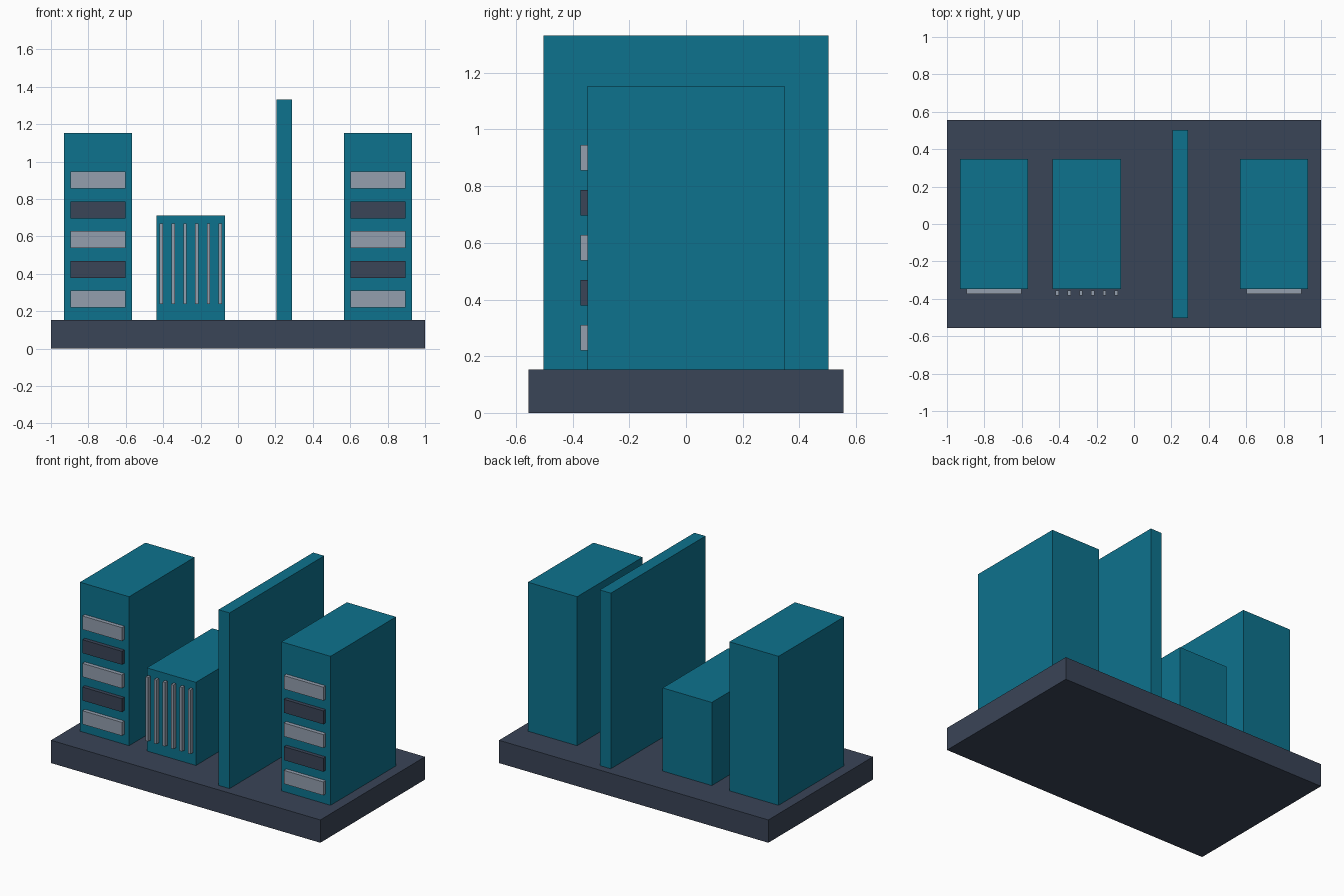
import bpy

default = bpy.data.objects.get("Cube")
if default:
    bpy.data.objects.remove(default, do_unlink=True)


def material(name, colour):
    m = bpy.data.materials.new(name)
    m.use_nodes = True
    rgba = (*colour, 1.0)
    m.diffuse_color = rgba
    for node in m.node_tree.nodes:
        if node.type == 'BSDF_PRINCIPLED':
            node.inputs["Base Color"].default_value = rgba
    return m


teal = material("teal", (0.004, 0.170, 0.270))
slate = material("dark slate", (0.042, 0.058, 0.095))
grey = material("light grey", (0.292, 0.342, 0.423))


def box(name, mat, x, y, z):
    """Axis-aligned box from (min, max) pairs."""
    spans = (x, y, z)
    centre = [(a + b) / 2 for a, b in spans]
    bpy.ops.mesh.primitive_cube_add(size=1, location=centre)
    ob = bpy.context.object
    ob.name = ob.data.name = name
    ob.scale = [b - a for a, b in spans]
    bpy.ops.object.transform_apply(location=False, rotation=False, scale=True)
    ob.data.materials.append(mat)
    return ob


def around(c, size):
    return (c - size / 2, c + size / 2)


FLOOR = 0.153
FRONT = -0.347
WIDTH = 0.365
DEPTH = (FRONT, -FRONT)

# Base slab
box("base", slate, (-1, 1), (-0.555, 0.555), (0, FLOOR))

# Matching end towers with alternating front panels
for side, sign in (("left", 1), ("right", -1)):
    cx = sign * 0.748
    box(side + "_tower", teal, around(cx, WIDTH), DEPTH, (FLOOR, 1.153))
    for i in range(5):
        box(f"{side}_panel_{i + 1}", slate if i % 2 else grey, around(cx, 0.293),
            (FRONT - 0.026, FRONT), around(0.265 + i * 0.159, 0.09))

# Low block with vertical slats standing just off its front
block_x = -0.252
box("low_block", teal, around(block_x, WIDTH), DEPTH, (FLOOR, 0.711))
for i in range(6):
    box(f"slat_{i + 1}", grey, around(block_x + (i - 2.5) * 0.063, 0.018),
        (FRONT - 0.034, FRONT - 0.008), (0.238, 0.668))

# Tall thin dividing wall
box("divider_wall", teal, around(0.248, 0.082), (-0.502, 0.502), (FLOOR, 1.332))
